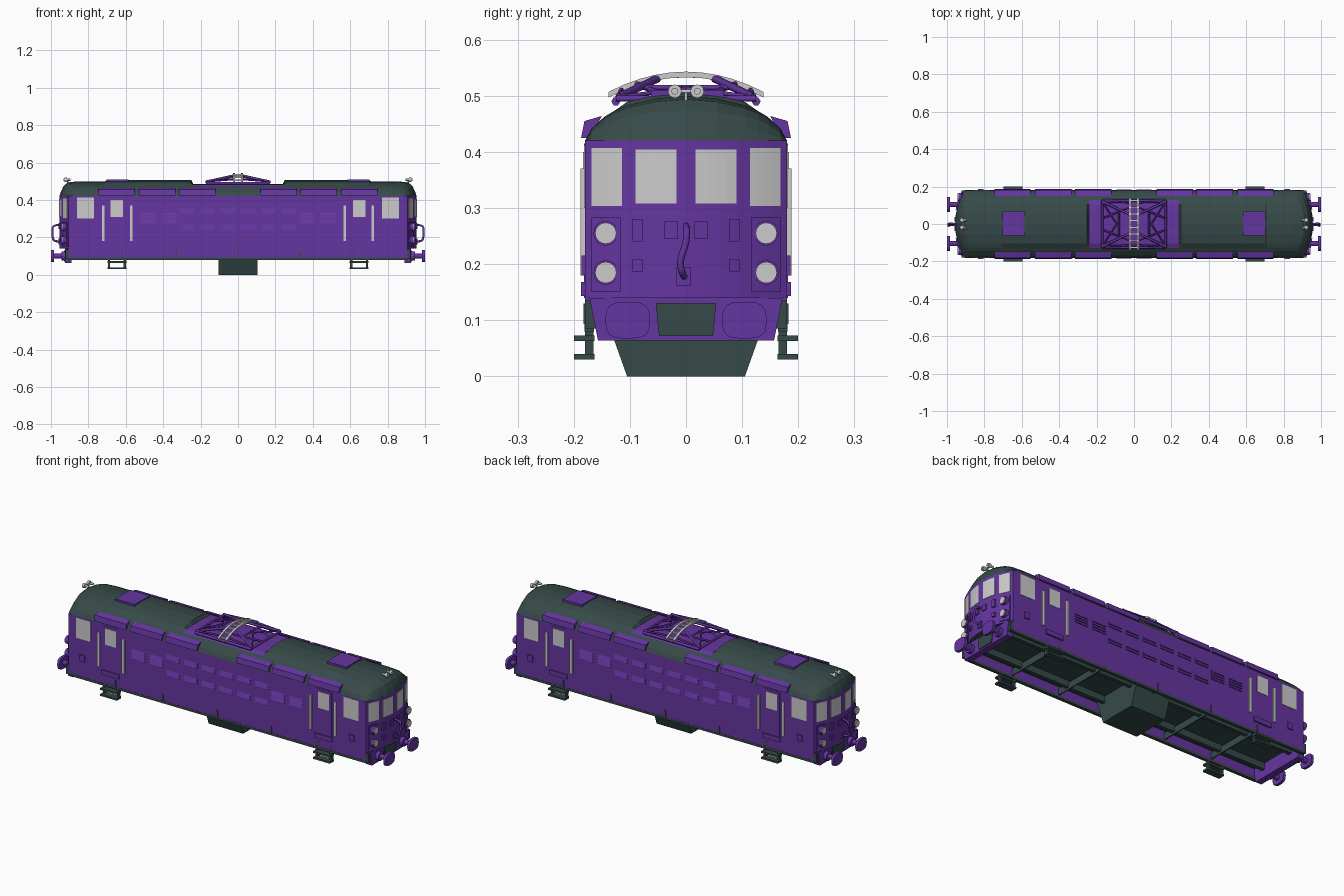
import bpy, math

cube = bpy.data.objects.get("Cube")
if cube:
    bpy.data.objects.remove(cube, do_unlink=True)


def material(name, rgb):
    m = bpy.data.materials.new(name)
    m.use_nodes = True
    m.diffuse_color = (*rgb, 1)
    m.node_tree.nodes["Principled BSDF"].inputs["Base Color"].default_value = (*rgb, 1)
    return m


PURPLE = material("purple_paint", (.13, .036, .35))
DARK = material("dark_green_grey", (.037, .068, .066))
GREY = material("light_grey", (.6, .6, .6))


def mesh(name, verts, faces, *mats):
    me = bpy.data.meshes.new(name)
    me.from_pydata(verts, [], faces)
    for m in mats:
        me.materials.append(m)
    ob = bpy.data.objects.new(name, me)
    bpy.context.collection.objects.link(ob)
    # consistent outward normals
    import bmesh
    bm = bmesh.new()
    bm.from_mesh(me)
    bmesh.ops.recalc_face_normals(bm, faces=bm.faces)
    bm.to_mesh(me)
    bm.free()
    return ob


def prism(name, pts, axis, a, b, mat):
    """Extrude a 2D outline along axis 0 (x; pts are y,z), 1 (y; x,z) or 2 (z; x,y)."""
    n = len(pts)
    verts = []
    for h in (a, b):
        for p in pts:
            v = list(p)
            v.insert(axis, h)
            verts.append(v)
    faces = [list(range(n)), list(range(n, 2 * n))]
    faces += [(i, (i + 1) % n, n + (i + 1) % n, n + i) for i in range(n)]
    return mesh(name, verts, faces, mat)


def box(name, x0, x1, y0, y1, z0, z1, mat):
    return prism(name, [(x0, y0), (x1, y0), (x1, y1), (x0, y1)], 2, z0, z1, mat)


def disc(name, y, z, ry, rz, x0, x1, mat, n=16, power=1.0):
    """Round plate facing along x; a power below one squares it off."""
    def c(v):
        return math.copysign(abs(v) ** power, v)
    ring = [(y + ry * c(math.cos(math.tau * i / n)), z + rz * c(math.sin(math.tau * i / n)))
            for i in range(n)]
    return prism(name, ring, 0, x0, x1, mat)


def tube(name, pts, r, mat, smooth=False):
    cu = bpy.data.curves.new(name, 'CURVE')
    cu.dimensions = '3D'
    cu.bevel_depth, cu.bevel_resolution, cu.use_fill_caps = r, 1, True
    sp = cu.splines.new('NURBS' if smooth else 'POLY')
    sp.points.add(len(pts) - 1)
    for p, q in zip(sp.points, pts):
        p.co = (*q, 1)
    if smooth:
        sp.use_endpoint_u, sp.order_u = True, 3
    cu.materials.append(mat)
    ob = bpy.data.objects.new(name, cu)
    bpy.context.collection.objects.link(ob)
    return ob


W, EAVE = .18, .42


def x_end(y):
    return .955 - .05 * (y / W) ** 2


def end_plate(name, s, y0, y1, z0, z1, out, mat):
    """Plate that follows the bowed cab end."""
    ys = [y0 + (y1 - y0) * i / 4 for i in range(5)]
    pts = [(s * (x_end(y) + out), y) for y in ys] + [(s * (x_end(y) - .004), y) for y in ys[::-1]]
    return prism(name, pts, 2, z0, z1, mat)


# Body shell with bowed ends
arc = [-W + W * i / 6 for i in range(13)]
plan = [(x_end(y), y) for y in arc] + [(-x_end(y), y) for y in arc[::-1]]
body = prism("body", plan, 2, .14, EAVE, PURPLE)
body.data.materials.append(DARK)
for p in body.data.polygons:
    p.material_index = int(p.normal.z < -.5)

# Roof: rings of cross-sections, domed at the ends, flattened under the current collector
half = [(W, EAVE), (.168, .442), (.145, .463), (.128, .473), (.105, .483), (.055, .495)]
section = half + [(0, .5)] + [(-y, z) for y, z in half[::-1]]
rings = []
for s in (-1, 1):
    part = []
    for inset, f in [(0, 0), (.008, .3), (.022, .68), (.045, .92), (.1, 1)]:
        part.append([(s * (x_end(y) - inset), y, EAVE + (z - EAVE) * f) for y, z in section])
    for x, lift, top in [(.71, 0, 1), (.70, .006, 1), (.25, .006, 1), (.24, 0, .486)]:
        part.append([(s * x, y, min(z + lift * (z > .48), top)) for y, z in section])
    rings += part if s < 0 else part[::-1]
n = len(section)
faces = [(r * n + i, r * n + i + 1, (r + 1) * n + i + 1, (r + 1) * n + i)
         for r in range(len(rings) - 1) for i in range(n - 1)]
roof = mesh("roof", [v for r in rings for v in r], faces, DARK, PURPLE)
for p in roof.data.polygons:
    p.material_index = int(abs(p.center.x) < .2 and abs(p.center.y) < .127)

# Underframe
for s in (-1, 1):
    lo, hi = sorted((s * .165, s * W))
    box("side_skirt", -.905, .905, lo, hi, .093, .14, PURPLE)
    box("side_sill", -.905, .905, lo - .001, hi + .001, .08, .093, DARK)
    lo, hi = sorted((s * .09, s * .11))
    box("inner_beam", -.9, .9, lo, hi, .105, .14, DARK)
    for x in (-.62, -.33, 0, .33, .62):
        box("skirt_rib", x - .003, x + .003, min(0, s * .183), max(0, s * .183), .093, .13, DARK)
prism("equipment_box", [(-.105, 0), (.105, 0), (.155, .14), (-.155, .14)], 0, -.105, .105, DARK)

# Details along both sides
for side in (-1, 1):
    def plate(name, x0, x1, z0, z1, out, mat):
        y0, y1 = sorted((side * (W - .004), side * (W + out)))
        return box(name, x0, x1, y0, y1, z0, z1, mat)

    def louvre(x, z, h, slats):
        step = h / slats
        for k in range(slats):
            b = z - h / 2 + k * step
            outline = [(side * W, b), (side * (W + .005), b), (side * W, b + step * .9)]
            prism("louvre_slat", outline, 0, x - .04, x + .04, PURPLE)

    for i in range(6):
        for z in (.255, .342):
            louvre(-.27 + .108 * i, z, .03, 2)
    for s in (-1, 1):
        for x in (.37, .48):
            louvre(s * x, .303, .055, 4)

        def span(a, b):
            return sorted((s * a, s * b))
        plate("cab_side_window", *span(.77, .86), .3, .412, .002, GREY)
        plate("door", *span(.6, .697), .14, .415, .002, PURPLE)
        plate("door_window", *span(.615, .682), .31, .4, .004, GREY)
        plate("door_threshold", *span(.595, .702), .143, .168, .007, PURPLE)
        plate("side_plate", *span(.805, .835), .18, .215, .006, PURPLE)
        for x in (.57, .72):
            plate("handrail", *span(x - .007, x + .007), .18, .37, .008, GREY)
        # Entry steps
        for x in (.605, .69):
            prism("step_hanger", [(side * .165, .03), (side * W, .03), (side * W, .12),
                  (side * .165, .12)], 0, s * x - .006, s * x + .006, DARK)
        for z in (.03, .063):
            y0, y1 = sorted((side * .163, side * .2))
            box("step_tread", *span(.597, .699), y0, y1, z, z + .01, DARK)
        # Panels along the roof edge
        for a, b in ((.12, .315), (.335, .53), (.553, .745)):
            prism("roof_edge_panel", [(side * y, z) for y, z in
                  ((.17, .425), (.187, .425), (.181, .455), (.15, .464))], 0, s * a, s * b, PURPLE)

# Cab ends
for s in (-1, 1):
    def ex(a, b):
        return s * a, s * b
    for t in (-1, 1):
        def sp(a, b):
            return sorted((t * a, t * b))
        end_plate("windscreen", s, *sp(.017, .09), .308, .404, .002, GREY)
        end_plate("corner_window", s, *sp(.114, .168), .304, .407, .002, GREY)
        end_plate("lamp_panel", s, *sp(.116, .168), .15, .283, .005, PURPLE)
        for z in (.185, .255):
            x = x_end(.143)
            disc("lamp_rim", t * .143, z, .022, .022, *ex(x - .01, x + .015), PURPLE)
            disc("lamp", t * .143, z, .019, .019, *ex(x, x + .02), GREY)
        for z0, z1 in ((.24, .28), (.187, .208)):
            end_plate("end_bracket", s, *sp(.077, .095), z0, z1, .008, PURPLE)
        end_plate("socket_plate", s, *sp(.014, .038), .245, .276, .006, PURPLE)
        # Buffers
        disc("buffer_shaft", t * .105, .1, .013, .013, *ex(.9, .99), PURPLE)
        disc("buffer_collar", t * .105, .1, .024, .024, *ex(.92, .945), PURPLE)
        disc("buffer_head", t * .104, .1, .04, .033, *ex(.985, 1), PURPLE, power=.65)
        prism("beam_end", [(t * .16, .085), (t * W, .085), (t * W, .135), (t * .16, .135)],
              0, *ex(.895, .921), DARK)
        # Horns
        disc("horn", t * .02, .508, .012, .012, *ex(.915, .928), GREY)
        disc("horn_throat", t * .02, .508, .006, .006, *ex(.895, .932), GREY)
    prism("buffer_beam", [(-.157, .064), (.157, .064), (.172, .14), (-.172, .14)],
          0, *ex(.89, .925), PURPLE)
    prism("coupling_panel", [(-.048, .072), (.048, .072), (.054, .131), (-.054, .131)],
          0, *ex(.92, .929), DARK)
    tube("horn_post", [(s * .91, 0, .48), (s * .91, 0, .508)], .003, GREY)
    tube("horn_bar", [(s * .91, -.02, .508), (s * .91, .02, .508)], .004, GREY)
    end_plate("hose_base", s, -.017, .008, .162, .195, .006, PURPLE)
    tube("hose", [(s * .955, 0, .268), (s * .99, .002, .265), (s * .992, 0, .235),
                  (s * .992, -.012, .205), (s * .985, -.005, .178), (s * .955, -.003, .178)],
         .006, PURPLE, True)
    box("roof_hatch", *sorted(ex(.585, .703)), -.062, .068, .48, .51, PURPLE)

# Current collector on the roof
for s in (-1, 1):
    tube("collector_cross_rail", [(s * .17, -.125, .495), (s * .17, .125, .495)], .006, PURPLE)
    tube("collector_side_rail", [(-.17, s * .125, .49), (.17, s * .125, .49)], .008, PURPLE)
    tube("collector_mid_bar", [(s * .08, -.085, .515), (s * .08, .085, .515)], .005, PURPLE)
    for t in (-1, 1):
        foot = (s * .17, t * .12, .498)
        tube("collector_main_arm", [foot, (s * .02, t * .05, .531)], .007, PURPLE)
        tube("collector_outer_arm", [foot, (s * .02, t * .115, .51)], .005, PURPLE)
        tube("collector_brace", [foot, (s * .08, t * -.02, .515)], .004, PURPLE)
        tube("collector_inner_arm", [(s * .17, t * .03, .497), (s * .02, t * .09, .522)],
             .005, PURPLE)
    # Contact strips bowed across the roof
    bow = [(-.138 + .0276 * i) for i in range(11)]
    top = [(y, .543 - .036 * abs(y / .138) ** 2) for y in bow]
    strip = top + [(y, z - .01) for y, z in top[::-1]]
    prism("contact_strip", strip, 0, s * .017, s * .028, GREY)
for i in range(8):
    y = -.125 + .25 * i / 7
    z = .54 - .036 * (y / .138) ** 2
    box("strip_rung", -.025, .025, y - .005, y + .005, z - .008, z, GREY)
